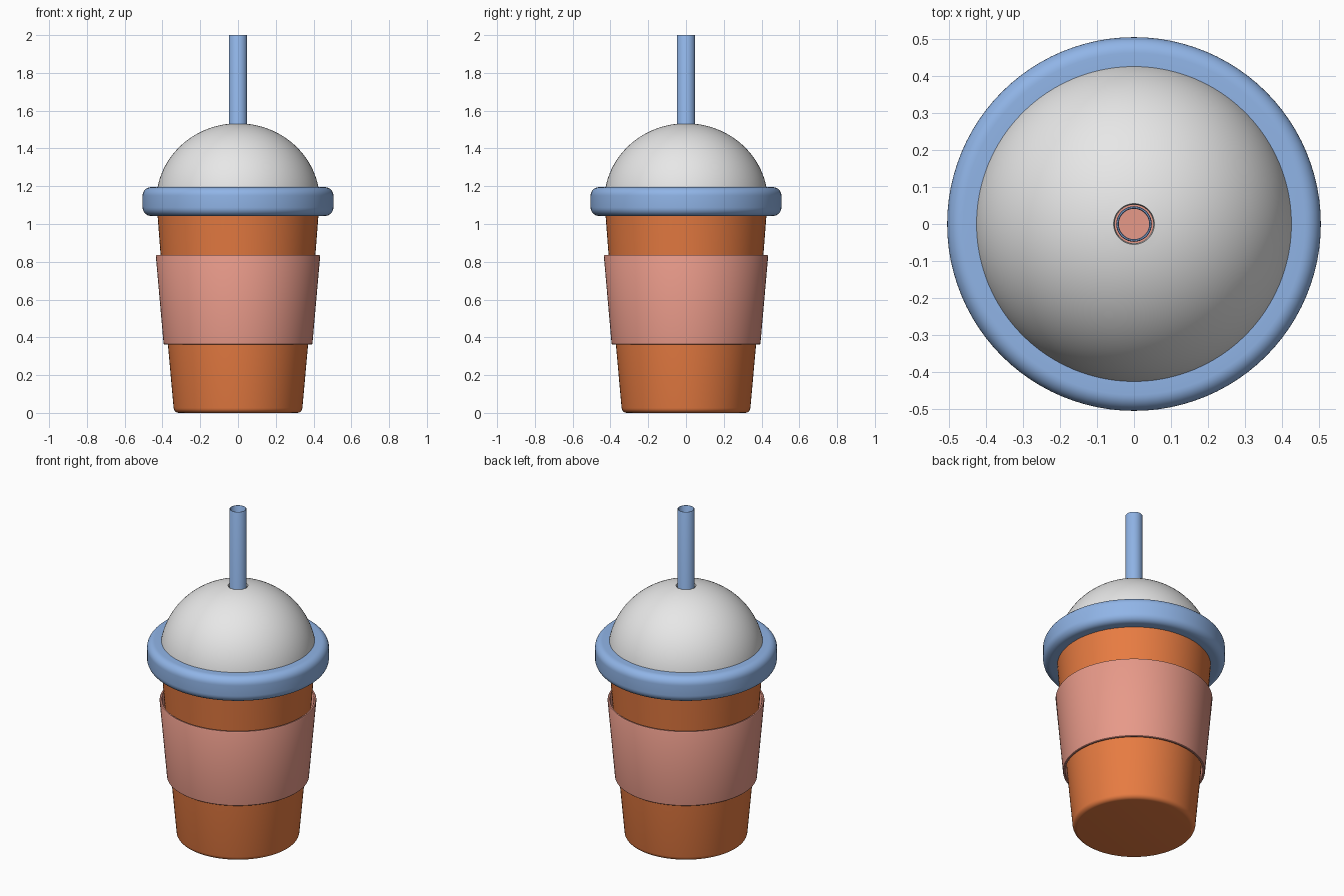
import bpy, bmesh, math

if "Cube" in bpy.data.objects:
    bpy.data.objects.remove(bpy.data.objects["Cube"])

SEG = 96


def material(name, rgb):
    m = bpy.data.materials.new(name)
    m.diffuse_color = (*rgb, 1)
    m.use_nodes = True
    m.node_tree.nodes["Principled BSDF"].inputs["Base Color"].default_value = m.diffuse_color
    return m


orange = material("orange", (0.80, 0.20, 0.054))
pink = material("pink", (0.80, 0.32, 0.25))
blue = material("blue", (0.28, 0.46, 0.80))
white = material("white", (0.80, 0.80, 0.80))


def lathe(name, profile, mat, closed=True):
    """Revolve an (r, z) profile round the z axis."""
    bm = bmesh.new()
    verts = [bm.verts.new((r, 0, z)) for r, z in profile]
    edges = [bm.edges.new(p) for p in zip(verts, verts[1:])]
    if closed:
        edges.append(bm.edges.new((verts[-1], verts[0])))
    bmesh.ops.spin(bm, geom=verts + edges, cent=(0, 0, 0), axis=(0, 0, 1),
                   angle=math.tau, steps=SEG, use_duplicate=False)
    bmesh.ops.remove_doubles(bm, verts=bm.verts, dist=1e-5)
    bmesh.ops.recalc_face_normals(bm, faces=bm.faces)
    me = bpy.data.meshes.new(name)
    bm.to_mesh(me)
    bm.free()
    me.materials.append(mat)
    ob = bpy.data.objects.new(name, me)
    bpy.context.collection.objects.link(ob)
    bpy.ops.object.select_all(action='DESELECT')
    ob.select_set(True)
    bpy.context.view_layer.objects.active = ob
    bpy.ops.object.shade_smooth_by_angle(angle=math.radians(35))
    return ob


def arc(cx, cz, rx, rz, a0, a1, n):
    """Points on an ellipse arc, angles in degrees."""
    return [(cx + rx * math.cos(math.radians(a0 + (a1 - a0) * i / n)),
             cz + rz * math.sin(math.radians(a0 + (a1 - a0) * i / n)))
            for i in range(n + 1)]


# Tapered cup with rounded foot and open, hollow inside
lathe("cup", [(0, 0)] + arc(0.313, 0.028, 0.028, 0.028, -90, -5, 6)
      + [(0.371, 0.36), (0.410, 0.84), (0.430, 1.10), (0.405, 1.10), (0.318, 0.03), (0, 0.03)],
      orange, closed=False)

# Drink surface, seen down the straw
lathe("drink", [(0, 0.90), (0.387, 0.90), (0.317, 0.035), (0, 0.035)], pink, closed=False)

# Loose sleeve round the cup
lathe("sleeve", [(0.391, 0.363), (0.394, 0.366), (0.435, 0.83), (0.432, 0.836),
                 (0.424, 0.836), (0.420, 0.83), (0.381, 0.366), (0.383, 0.363)], pink)

# Rounded lid rim
lathe("lid_rim", [(0.418, 1.043)] + arc(0.462, 1.088, 0.043, 0.045, -90, 0, 8)
      + arc(0.462, 1.150, 0.043, 0.045, 0, 90, 8) + [(0.418, 1.195)], blue)

# Domed lid shell with straw hole
outer_end = math.degrees(math.acos(0.055 / 0.433))
inner_end = math.degrees(math.acos(0.052 / 0.415))
lathe("dome_lid", arc(0, 1.12, 0.433, 0.413, 0, outer_end, 28)
      + arc(0, 1.12, 0.415, 0.395, inner_end, 0, 28), white)

# Hollow straw
lathe("straw", [(0.048, 0.30), (0.048, 1.996), (0.046, 2.0), (0.043, 2.0),
                (0.041, 1.996), (0.041, 0.30)], blue)
